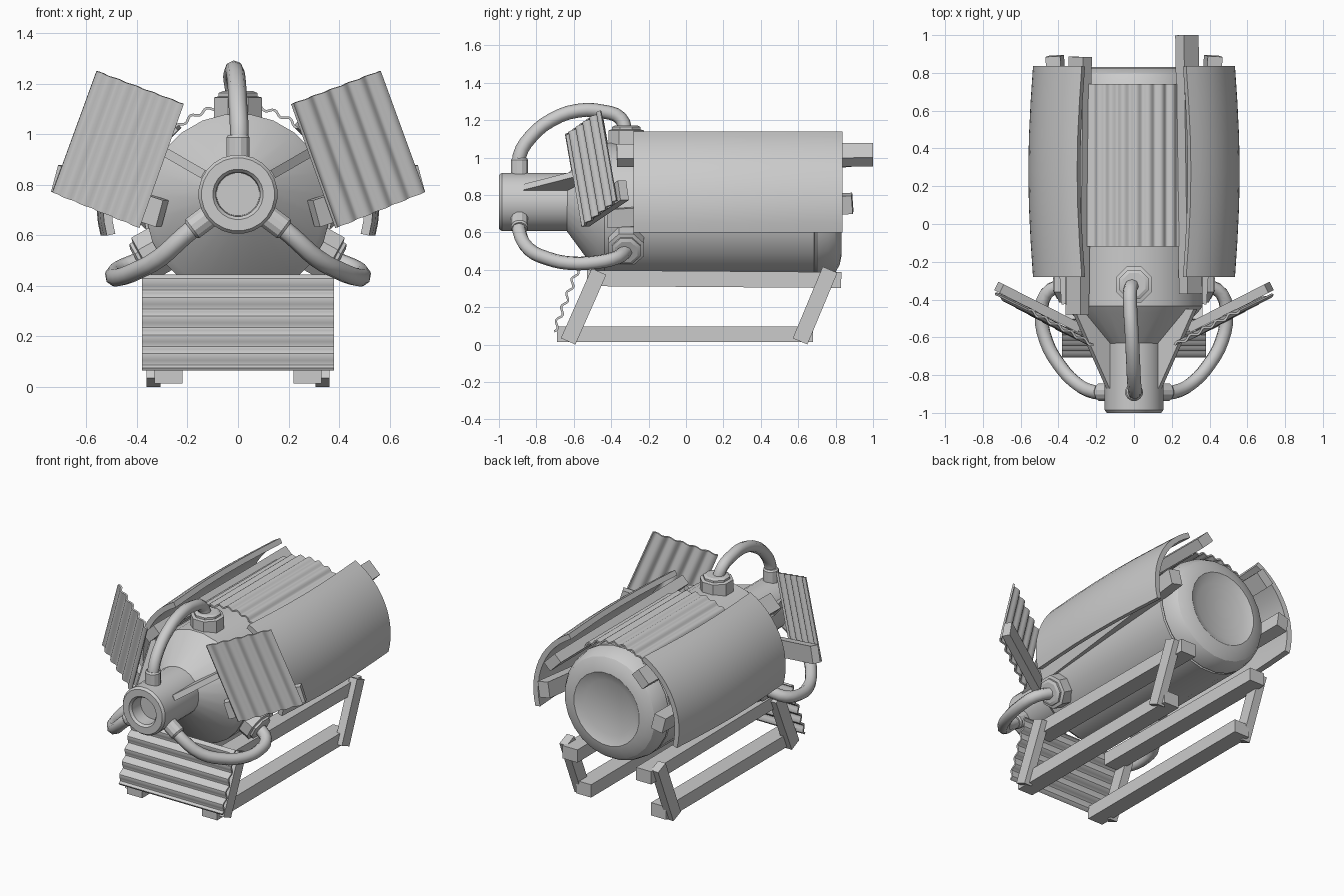
import bpy, bmesh, math
from math import sin, cos, pi, radians
from mathutils import Vector, Matrix

if "Cube" in bpy.data.objects:
    bpy.data.objects.remove(bpy.data.objects["Cube"])

NZ = 0.762  # height of the nozzle axis
BZ = 0.715  # height of the body axis


def finish(name, bm, angle=35):
    bmesh.ops.remove_doubles(bm, verts=bm.verts, dist=1e-5)
    bmesh.ops.recalc_face_normals(bm, faces=bm.faces)
    me = bpy.data.meshes.new(name)
    bm.to_mesh(me)
    bm.free()
    ob = bpy.data.objects.new(name, me)
    bpy.context.collection.objects.link(ob)
    smooth(ob, angle)
    return ob


def smooth(ob, angle=35):
    bpy.ops.object.select_all(action='DESELECT')
    ob.select_set(True)
    bpy.context.view_layer.objects.active = ob
    bpy.ops.object.shade_smooth_by_angle(angle=radians(angle))


def lathe(name, profile, origin, axis, segs=24, angle=25):
    """Revolve (distance, radius) pairs around an axis."""
    bm = bmesh.new()
    rot = Vector(axis).to_track_quat('Z', 'Y')
    rings = []
    for d, r in profile:
        rings.append([bm.verts.new(Vector(origin) + rot @ Vector(
            (r * cos(2 * pi * (i + .5) / segs), r * sin(2 * pi * (i + .5) / segs), d)))
            for i in range(segs)])
    for a, b in zip(rings, rings[1:]):
        for i in range(segs):
            j = (i + 1) % segs
            bm.faces.new((a[i], a[j], b[j], b[i]))
    return finish(name, bm, angle)


def beam(name, a, b, w, h, roll=0):
    """Box from a to b; w is the sideways width, h the other one."""
    a, b = Vector(a), Vector(b)
    d = (b - a).normalized()
    s = d.cross(Vector((0, 0, 1))).normalized()
    m = Matrix.Rotation(radians(roll), 3, d)
    s, u = m @ s, m @ s.cross(d)
    bm = bmesh.new()
    bmesh.ops.create_cube(bm, size=1)
    for v in bm.verts:
        x, y, z = v.co
        v.co = (a + b) / 2 + s * x * w + u * y * h + (b - a) * z
    return finish(name, bm)


def sheet(name, f, nu, nv, thick, angle=50):
    """Thickened grid surface from f(u, v)."""
    bm = bmesh.new()
    g = [[bm.verts.new(f(i / nu, j / nv)) for j in range(nv + 1)] for i in range(nu + 1)]
    for i in range(nu):
        for j in range(nv):
            bm.faces.new((g[i][j], g[i + 1][j], g[i + 1][j + 1], g[i][j + 1]))
    ob = finish(name, bm)
    mod = ob.modifiers.new('thickness', 'SOLIDIFY')
    mod.thickness, mod.offset = thick, 0
    bpy.ops.object.convert(target='MESH')
    smooth(bpy.context.object, angle)


def corrugated(name, p00, p10, p01, p11, waves, amp, thick=0.012):
    """Flat sheet with waves running across u."""
    p00, p10, p01, p11 = map(Vector, (p00, p10, p01, p11))
    n = (p10 - p00).cross(p01 - p00).normalized()

    def f(u, v):
        return p00.lerp(p10, u).lerp(p01.lerp(p11, u), v) + n * amp * sin(2 * pi * waves * u)
    sheet(name, f, waves * 8, 2, thick)


# main body with recessed rear cap; its cone leans up to meet the hollow nozzle
body = lathe('body', [(-.65, 0), (-.65, .14), (-.47, .34), (-.435, .367), (.685, .367), (.69, .358),
                      (.70, .367), (.76, .355), (.80, .33), (.822, .29), (.832, .24), (.805, .18),
                      (.805, 0)], (0, 0, BZ), (0, 1, 0), 24)
for v in body.data.vertices:
    if v.co.y < -.6:
        v.co.z += NZ - BZ
lathe('nozzle', [(-.90, 0), (-.90, .085), (-.985, .088), (-1, .10), (-1, .145), (-.985, .157),
                 (-.60, .157), (-.60, 0)], (0, 0, NZ), (0, 1, 0), 24)

# feed pipes with collars and nuts
top = [(0, -.89, .90), (.005, -.89, 1.01), (0, -.83, 1.11), (-.005, -.72, 1.20), (-.012, -.58, 1.25),
       (-.02, -.44, 1.245), (-.02, -.35, 1.21), (-.005, -.32, 1.13)]
side = [(.11, -.89, .68), (.21, -.89, .60), (.31, -.84, .51), (.40, -.74, .46), (.465, -.62, .435),
        (.49, -.48, .44), (.465, -.37, .465), (.38, -.32, .50)]
for label, pts, sx in (('top', top, 1), ('right', side, 1), ('left', side, -1)):
    pts = [(x * sx, y, z) for x, y, z in pts]
    cu = bpy.data.curves.new(label + '_pipe', 'CURVE')
    cu.dimensions = '3D'
    cu.bevel_depth, cu.bevel_resolution, cu.resolution_u = .037, 2, 3
    sp = cu.splines.new('BEZIER')
    sp.bezier_points.add(len(pts) - 1)
    for bp, p in zip(sp.bezier_points, pts):
        bp.co = p
        bp.handle_left_type = bp.handle_right_type = 'AUTO'
    ob = bpy.data.objects.new(label + '_pipe', cu)
    bpy.context.collection.objects.link(ob)
    bpy.ops.object.select_all(action='DESELECT')
    ob.select_set(True)
    bpy.context.view_layer.objects.active = ob
    bpy.ops.object.convert(target='MESH')
    smooth(bpy.context.object, 50)
    d = (0, 0, 1) if label == 'top' else (sx * .80, 0, -.60)
    lathe(label + '_pipe_collar', [(.12, .048), (.225, .048), (.235, .04), (.235, 0)],
          (0, -.89, NZ), d, 12)
    d = (0, 0, 1) if label == 'top' else (sx * .87, 0, -.48)
    lathe(label + '_pipe_nut', [(.30, .103), (.43, .103), (.435, .083), (.448, .083),
                                (.456, .065), (.456, 0)], (0, -.32, BZ), d, 8)

# curved shell panels
for label, sx in (('right', 1), ('left', -1)):
    def shell(u, v):
        a = radians(-15 + 78 * u)
        bulge = .025 * sin(pi * v)
        return (sx * (.06 + .458 * cos(a) + bulge), -.28 + 1.115 * v, .72 + .455 * sin(a))
    sheet(label + '_shell_panel', shell, 12, 6, .034, 30)

# beams under the shell panels
beam('right_upper_beam', (.30, -.37, 1.01), (.28, 1.0, 1.015), .11, .065, 45)
beam('left_upper_beam', (-.30, -.48, 1.0), (-.285, .885, 1.01), .11, .065, -45)
for label, sx in (('right', 1), ('left', -1)):
    beam(label + '_lower_beam', (sx * .335, -.42, .68), (sx * .42, .89, .755), .08, .10, sx * 12)

# gussets between nozzle and cone
for label, sx in (('right', 1), ('left', -1)):
    bm = bmesh.new()
    rad = Vector((sx * cos(radians(30)), 0, sin(radians(30))))
    tan = Vector((-rad.z, 0, rad.x)) * .018
    quad = [(.13, -.87), (.16, -.87), (.375, -.45), (.28, -.45), (.13, -.6)]
    loops = [[bm.verts.new(Vector((0, y, NZ)) + rad * r + tan * s) for r, y in quad] for s in (-1, 1)]
    bm.faces.new(loops[0])
    bm.faces.new(loops[1])
    for i in range(5):
        j = (i + 1) % 5
        bm.faces.new((loops[0][i], loops[0][j], loops[1][j], loops[1][i]))
    finish(label + '_gusset', bm)


# corrugated sheet arched over the top
def roof(u, v):
    a = radians(44 + 94 * u)
    r = .37 + .008 * sin(2 * pi * 9 * u)
    return (r * cos(a), -.12 + .86 * v, .746 + r * sin(a))


sheet('top_corrugated_sheet', roof, 72, 2, .01)

# corrugated wing plates with their arms
for label, sx in (('right', 1), ('left', -1)):
    corrugated(label + '_wing_plate', (sx * .215, -.64, 1.12), (sx * .56, -.455, 1.25),
               (sx * .39, -.555, .63), (sx * .735, -.37, .77), 5, .009)
    beam(label + '_wing_arm', (sx * .30, -.545, .685), (sx * .715, -.335, .825), .05, .11)

# corrugated front skirt
corrugated('front_skirt', (-.38, -.565, .44), (-.38, -.705, .07), (.38, -.565, .44),
           (.38, -.705, .07), 5, .012)

# skid frame
for label, sx in (('right', 1), ('left', -1)):
    beam(label + '_top_rail', (sx * .27, -.53, .355), (sx * .27, .83, .345), .11, .085)
    beam(label + '_bottom_rail', (sx * .275, -.69, .055), (sx * .275, .68, .055), .11, .085)
    beam(label + '_front_leg', (sx * .335, -.63, .017), (sx * .335, -.465, .39), .055, .085)
    beam(label + '_rear_leg', (sx * .335, .61, .017), (sx * .335, .77, .40), .055, .085)
